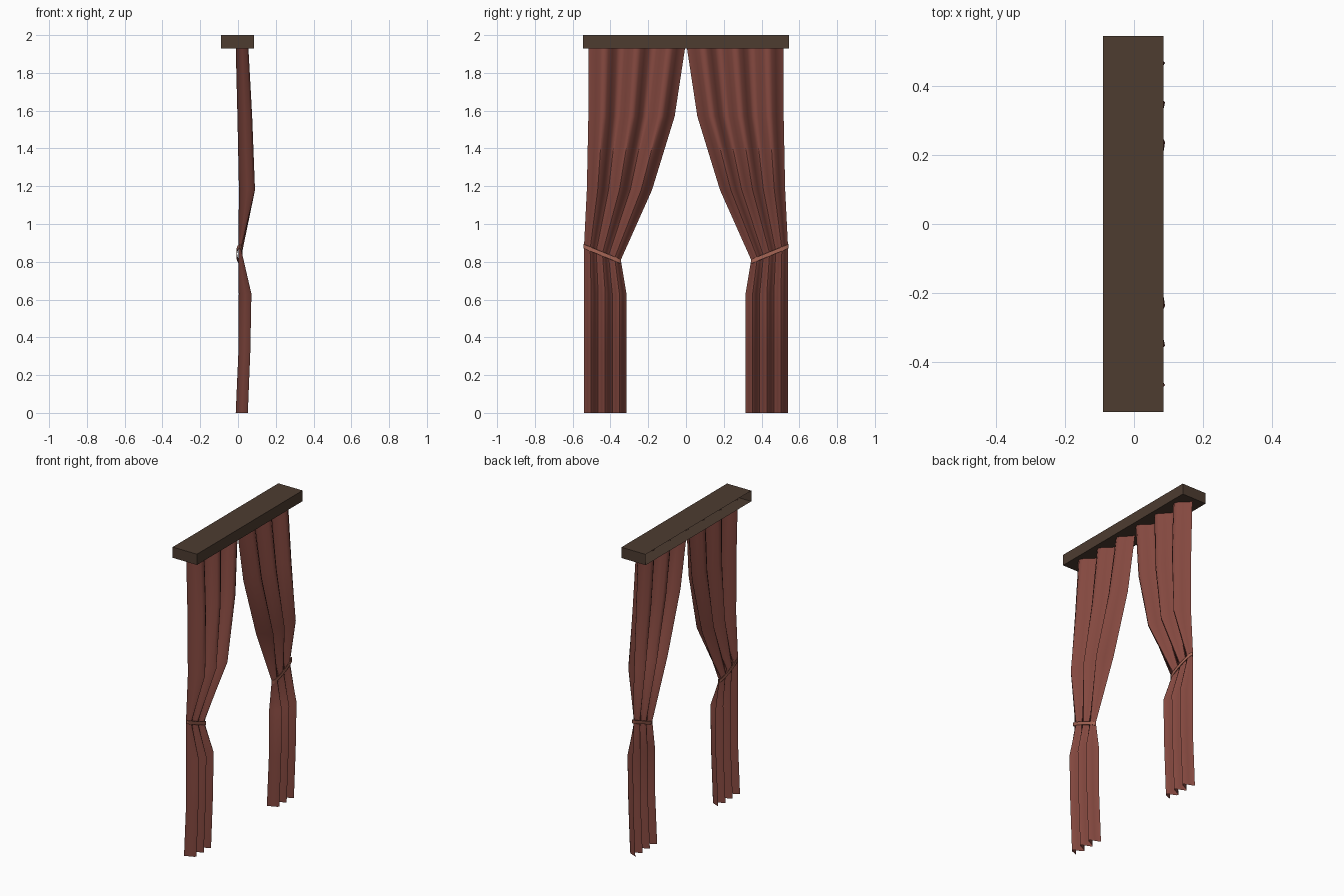
import bpy, bmesh, math

if "Cube" in bpy.data.objects:
    bpy.data.objects.remove(bpy.data.objects["Cube"])


def material(name, rgb):
    m = bpy.data.materials.new(name)
    m.diffuse_color = (*rgb, 1)
    m.use_nodes = True
    m.node_tree.nodes["Principled BSDF"].inputs["Base Color"].default_value = m.diffuse_color
    return m


def add_object(name, bm, mat, smooth=None):
    me = bpy.data.meshes.new(name)
    bm.to_mesh(me)
    bm.free()
    ob = bpy.data.objects.new(name, me)
    bpy.context.collection.objects.link(ob)
    me.materials.append(mat)
    if smooth:
        bpy.ops.object.select_all(action='DESELECT')
        ob.select_set(True)
        bpy.context.view_layer.objects.active = ob
        bpy.ops.object.shade_smooth_by_angle(angle=math.radians(smooth))
    return ob


def mirror_y(ob):
    mod = ob.modifiers.new("mirror", 'MIRROR')
    mod.use_axis = (False, True, False)
    mod.use_mirror_merge = False


wood = material("dark_wood", (0.075, 0.045, 0.03))
cloth = material("red_cloth", (0.23, 0.065, 0.05))
cord = material("tie_cloth", (0.38, 0.13, 0.09))

# Pelmet: thin box left open on the wall side (-x)
bm = bmesh.new()
bmesh.ops.create_cube(bm, size=1)
for v in bm.verts:
    v.co = (-0.0025 + v.co.x * 0.175, v.co.y * 1.09, 1.965 + v.co.z * 0.07)
back = [f for f in bm.faces if f.normal.x < -0.9]
bmesh.ops.delete(bm, geom=back, context='FACES_ONLY')
add_object("pelmet", bm, wood)

# Pleated curtain: rows of (z inner, z outer, y inner, y outer, x low, x high)
rows = [
    (1.932, 1.932, 0.005, 0.517, -0.012, 0.055),
    (1.57, 1.57, 0.06, 0.517, -0.003, 0.075),
    (1.18, 1.18, 0.18, 0.525, 0.005, 0.09),
    (0.81, 0.88, 0.345, 0.54, 0.002, 0.016),
    (0.63, 0.63, 0.315, 0.54, 0.004, 0.071),
    (0.32, 0.32, 0.315, 0.54, 0.002, 0.065),
    (0.0, 0.0, 0.315, 0.54, -0.012, 0.052),
]
PLEATS, STEPS = 3, 24
bm = bmesh.new()
grid = []
for zi, zo, yi, yo, xl, xh in rows:
    line = []
    for i in range(STEPS + 1):
        t = i / STEPS
        fold = 0.5 - 0.5 * math.cos(t * PLEATS * 2 * math.pi)
        line.append(bm.verts.new((xl + (xh - xl) * fold,
                                  yi + (yo - yi) * t, zi + (zo - zi) * t)))
    grid.append(line)
for a, b in zip(grid, grid[1:]):
    for i in range(STEPS):
        bm.faces.new((a[i], b[i], b[i + 1], a[i + 1]))
mirror_y(add_object("curtain", bm, cloth, 60))

# Tieback: flat band looping round the gathered cloth, sloping up to the wall
bm = bmesh.new()
N = 20
loops = []
for i in range(N):
    a = 2 * math.pi * i / N
    c, s = math.cos(a), math.sin(a)
    z = 0.842 + 0.04 * c
    loops.append([bm.verts.new((0.008 + (0.013 + d) * s, 0.444 + (0.095 + d) * c, z + h))
                  for d, h in ((0, -0.011), (0.004, -0.011), (0.004, 0.011), (0, 0.011))])
for i in range(N):
    a, b = loops[i], loops[(i + 1) % N]
    for k in range(4):
        n = (k + 1) % 4
        bm.faces.new((a[k], a[n], b[n], b[k]))
bmesh.ops.recalc_face_normals(bm, faces=bm.faces)
mirror_y(add_object("tieback", bm, cord, 40))
